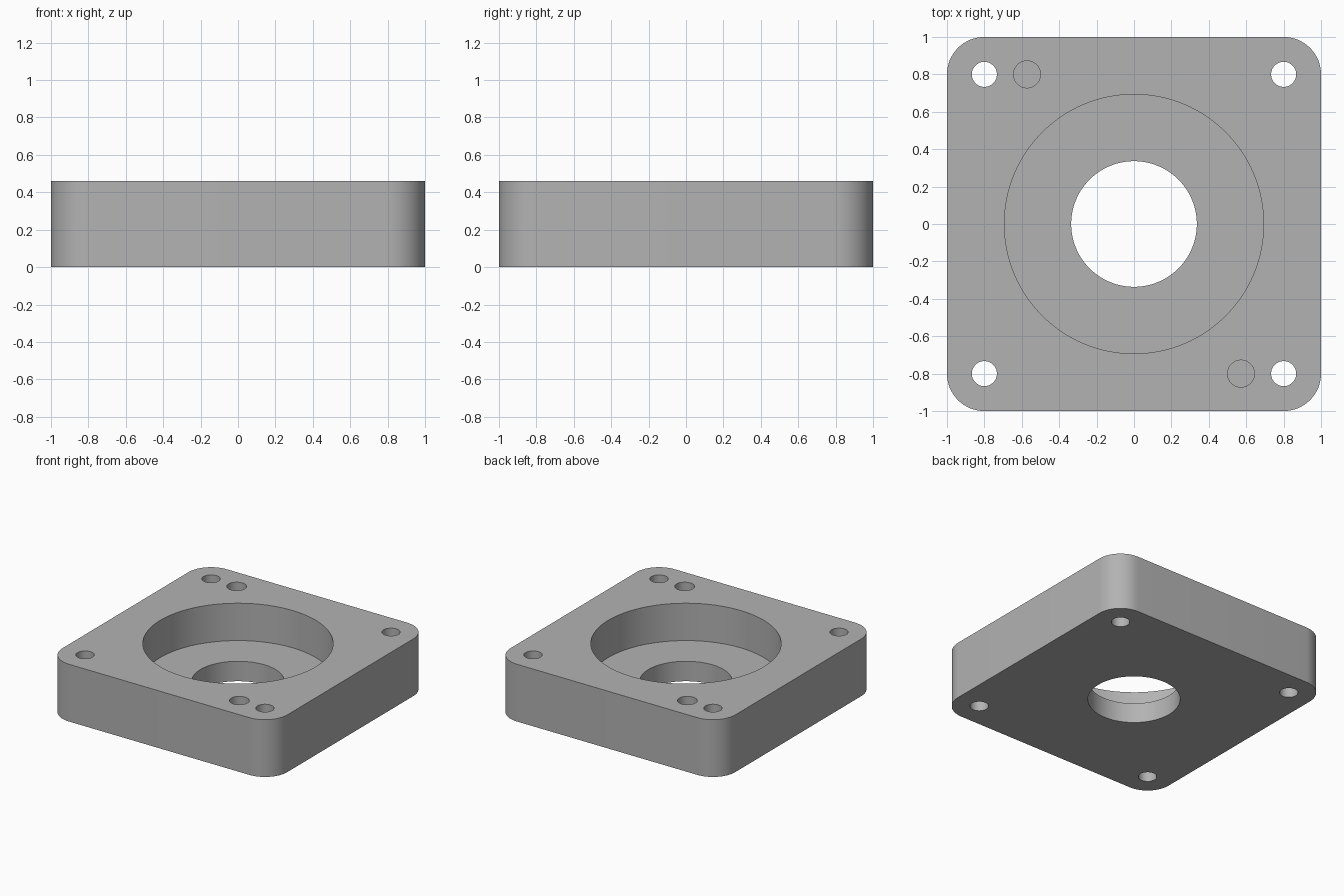
import bpy
import math

cube = bpy.data.objects.get("Cube")
if cube:
    bpy.data.objects.remove(cube, do_unlink=True)

HEIGHT = 0.46
CORNER = 0.2
FLOOR = 0.16       # height of the recess floor
BOLT = 0.8         # bolt hole offset from the centre
PIN_FLOOR = 0.16   # bottom of the blind pin holes

grey = bpy.data.materials.new("machined_grey")
grey.use_nodes = True
grey.diffuse_color = (0.45, 0.45, 0.45, 1)
grey.node_tree.nodes["Principled BSDF"].inputs["Base Color"].default_value = (0.45, 0.45, 0.45, 1)

# Square block with rounded vertical corners
bpy.ops.mesh.primitive_cube_add(size=1, location=(0, 0, HEIGHT / 2))
plate = bpy.context.object
plate.name = "bearing_plate"
plate.scale = (2, 2, HEIGHT)
bpy.ops.object.transform_apply(location=True, rotation=False, scale=True)
plate.data.materials.append(grey)

weights = plate.data.attributes.new("bevel_weight_edge", "FLOAT", "EDGE")
for edge in plate.data.edges:
    a, b = (plate.data.vertices[i].co for i in edge.vertices)
    weights.data[edge.index].value = 1.0 if abs(a.z - b.z) > 0.1 else 0.0
bevel = plate.modifiers.new("rounded_corners", "BEVEL")
bevel.limit_method = "WEIGHT"
bevel.width = CORNER
bevel.segments = 16


def drill(name, x, y, radius, bottom, sides=48):
    """Cut a vertical round hole from the top down to the given height."""
    top = HEIGHT + 0.1
    bpy.ops.mesh.primitive_cylinder_add(vertices=sides, radius=radius, depth=top - bottom,
                                        location=(x, y, (top + bottom) / 2))
    cutter = bpy.context.object
    cutter.name = name
    cutter.data.materials.append(grey)
    cutter.hide_render = True
    cut = plate.modifiers.new(name, "BOOLEAN")
    cut.operation = "DIFFERENCE"
    cut.solver = "EXACT"
    cut.object = cutter
    return cutter


# Stepped central bore, then four bolt holes and two blind pin holes
cutters = [drill("recess_cutter", 0, 0, 0.693, FLOOR, 128),
           drill("bore_cutter", 0, 0, 0.336, -0.1, 96)]
for sx in (-1, 1):
    for sy in (-1, 1):
        cutters.append(drill("bolt_hole_cutter", sx * BOLT, sy * BOLT, 0.067, -0.1))
    cutters.append(drill("pin_hole_cutter", sx * 0.572, -sx * BOLT, 0.072, PIN_FLOOR))

# Apply the cuts and remove the cutters
bpy.ops.object.select_all(action="DESELECT")
bpy.context.view_layer.objects.active = plate
plate.select_set(True)
for name in [m.name for m in plate.modifiers]:
    bpy.ops.object.modifier_apply(modifier=name)
for cutter in cutters:
    bpy.data.objects.remove(cutter, do_unlink=True)

bpy.ops.object.shade_smooth_by_angle(angle=math.radians(30))
